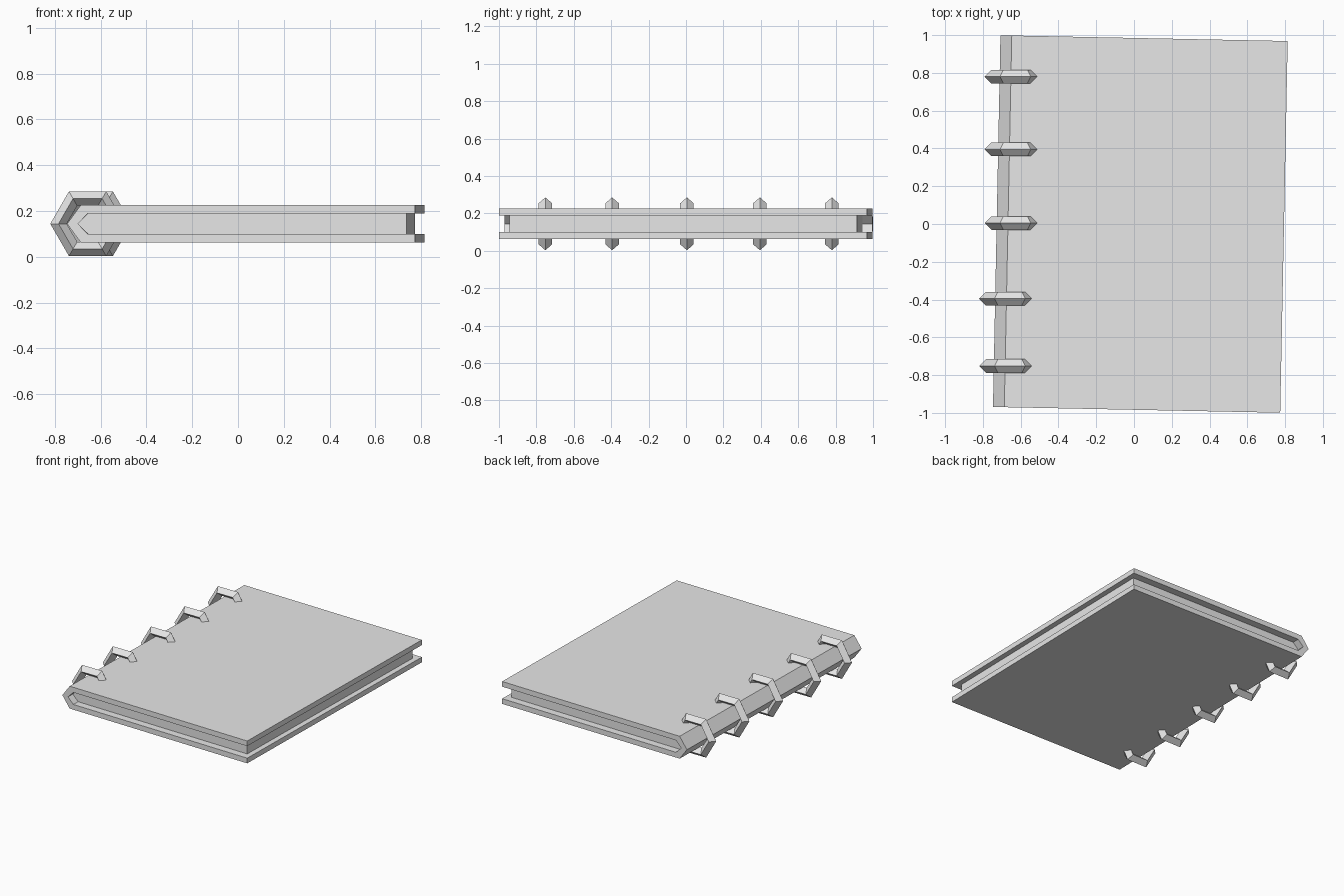
import bpy, bmesh, math
from mathutils import Matrix

cube = bpy.data.objects.get("Cube")
if cube:
    bpy.data.objects.remove(cube, do_unlink=True)

grey = bpy.data.materials.new("plain_grey")
grey.use_nodes = True
grey.diffuse_color = (0.8, 0.8, 0.8, 1)
grey.node_tree.nodes["Principled BSDF"].inputs["Base Color"].default_value = grey.diffuse_color

MID_Z = 0.144      # height of the book's middle plane
TILT = Matrix.Translation((0.033, 0, MID_Z)) @ Matrix.Rotation(math.radians(-1.15), 4, "Z")


def extrude_profile(name, points, half_depth):
    """Extrude an x-z outline along y, symmetric about y = 0."""
    bm = bmesh.new()
    face = bm.faces.new([bm.verts.new((x, -half_depth, z)) for x, z in points])
    moved = bmesh.ops.extrude_face_region(bm, geom=[face])["geom"]
    bmesh.ops.translate(bm, vec=(0, 2 * half_depth, 0),
                        verts=[v for v in moved if isinstance(v, bmesh.types.BMVert)])
    bmesh.ops.recalc_face_normals(bm, faces=bm.faces)
    mesh = bpy.data.meshes.new(name)
    bm.to_mesh(mesh)
    bm.free()
    mesh.materials.append(grey)
    obj = bpy.data.objects.new(name, mesh)
    obj.matrix_world = TILT
    bpy.context.collection.objects.link(obj)


def mirrored(upper, tip):
    """Close an upper half outline through a spine tip with its mirror image."""
    return upper + [(tip, 0)] + [(x, -z) for x, z in reversed(upper)]


# Cover: two boards joined by a pointed spine
OUT, INN, EDGE = 0.082, 0.044, 0.761
outer = mirrored([(EDGE, OUT), (-0.70, OUT)], -0.76)
inner = mirrored([(EDGE, INN), (-0.67, INN)], -0.713)
extrude_profile("cover", outer + inner[::-1], 0.984)

# Page block, set back from the cover on three sides
extrude_profile("pages", mirrored([(0.722, INN), (-0.67, INN)], -0.713), 0.93)

# Binding rings, six-sided with a diamond section
rings = [(-0.628, 0.78), (-0.628, 0.395), (-0.628, 0.005), (-0.657, -0.395), (-0.657, -0.752)]
for i, (x, y) in enumerate(rings, 1):
    bpy.ops.mesh.primitive_torus_add(
        major_segments=6, minor_segments=4, major_radius=0.127, minor_radius=0.036,
        location=(x, y, MID_Z), rotation=(math.pi / 2, 0, 0))
    ring = bpy.context.object
    ring.name = f"binding_ring_{i}"
    ring.data.materials.append(grey)
